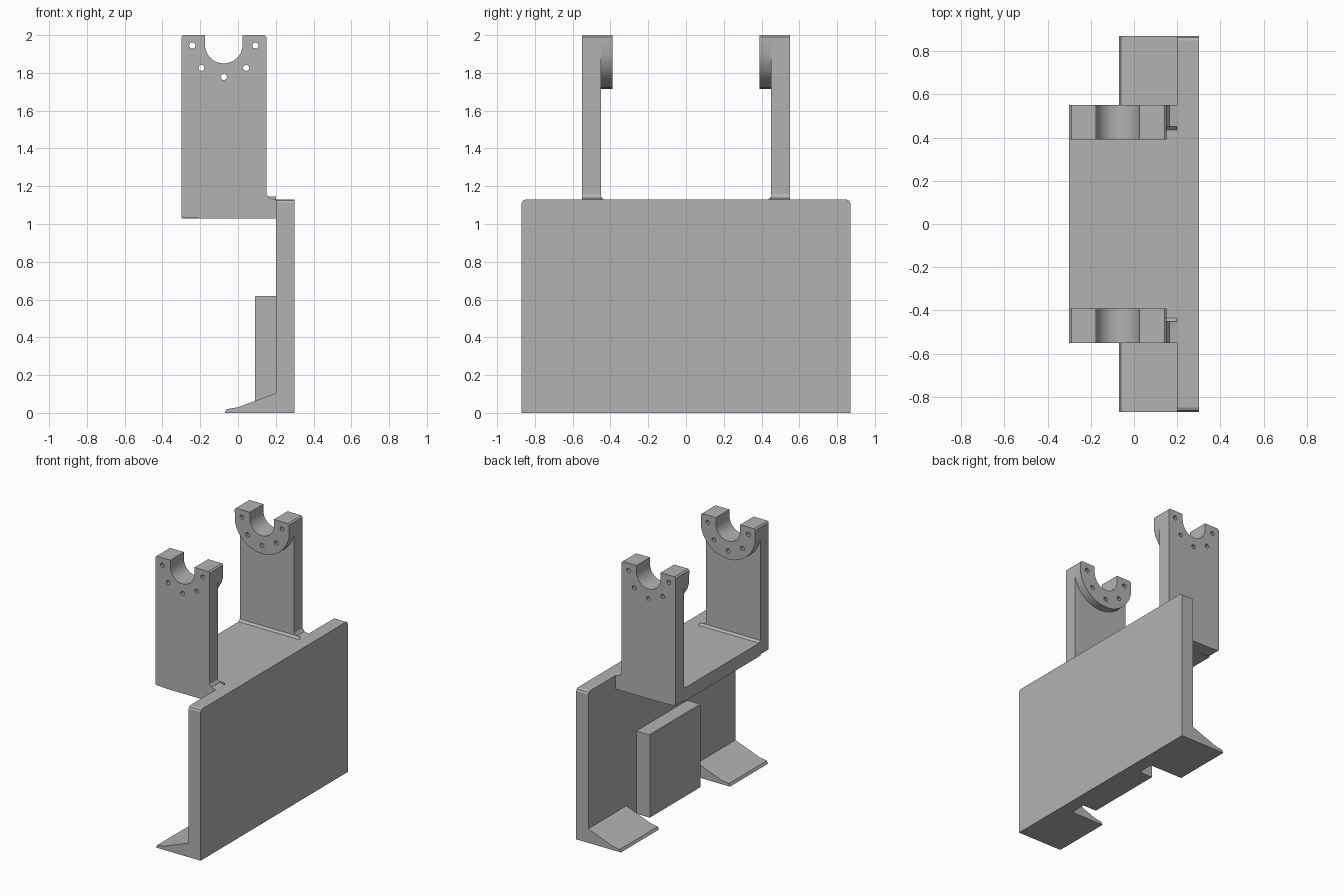
import bpy, bmesh, math
from mathutils import Vector

cube = bpy.data.objects.get("Cube")
if cube:
    bpy.data.objects.remove(cube, do_unlink=True)

GREY = (0.45, 0.45, 0.45, 1)
mat = bpy.data.materials.new("plain grey")
mat.use_nodes = True
mat.diffuse_color = GREY
mat.node_tree.nodes["Principled BSDF"].inputs["Base Color"].default_value = GREY


def prism(name, profile, axis, lo, hi):
    """Extrude an (x,z) profile along y, or a (y,z) profile along x."""
    bm = bmesh.new()
    place = (lambda a, b, d: (a, d, b)) if axis == "y" else (lambda a, b, d: (d, a, b))
    face = bm.faces.new([bm.verts.new(place(a, b, lo)) for a, b in profile])
    out = bmesh.ops.extrude_face_region(bm, geom=[face])
    step = Vector(place(0, 0, hi - lo))
    bmesh.ops.translate(bm, vec=step, verts=[v for v in out["geom"] if isinstance(v, bmesh.types.BMVert)])
    bmesh.ops.recalc_face_normals(bm, faces=bm.faces)
    mesh = bpy.data.meshes.new(name)
    bm.to_mesh(mesh)
    bm.free()
    mesh.materials.append(mat)
    obj = bpy.data.objects.new(name, mesh)
    bpy.context.collection.objects.link(obj)
    return obj


def arc(cx, cz, r, start, end, steps):
    angles = [math.radians(start + (end - start) * i / steps) for i in range(steps + 1)]
    return [(cx + r * math.cos(a), cz + r * math.sin(a)) for a in angles]


def combine(obj, other, operation):
    """Apply a boolean with another part, then discard that part."""
    mod = obj.modifiers.new("boolean", "BOOLEAN")
    mod.operation, mod.object, mod.solver = operation, other, "EXACT"
    bpy.context.view_layer.objects.active = obj
    bpy.ops.object.modifier_apply(modifier=mod.name)
    bpy.data.objects.remove(other, do_unlink=True)


# Large back plate with eased top corners
W, H, E = 0.87, 1.13, 0.02
prism("back_plate", [(-W, 0), (W, 0), (W, H - E), (W - E / 3, H - E / 3), (W - E, H),
                     (E - W, H), (E / 3 - W, H - E / 3), (-W, H - E)], "x", 0.2, 0.3)

# Raised pad on the inner face of the plate
prism("pad", [(0.09, 0), (0.2, 0), (0.2, 0.62), (0.095, 0.62), (0.09, 0.615)], "y", -0.3, 0.3)

# Shelf between the uprights, with small fillets at its ends
S = 0.45
prism("shelf", [(-S, 1.03), (S, 1.03), (S, 1.145), (S - 0.015, H),
                (0.015 - S, H), (-S, 1.145)], "x", -0.3, 0.2)

CX, CZ = -0.075, 1.945
for side, sign in (("left", 1), ("right", -1)):
    # Wedge foot
    prism("foot_" + side, [(-0.07, 0), (0.2, 0), (0.2, 0.105), (0, 0.03), (-0.06, 0.02)],
          "y", sign * 0.42, sign * W)

    # Upright with a toe reaching the plate
    upright = prism("upright_" + side,
                    [(-0.29, 1.035), (-0.2, 1.03), (0.2, 1.03), (0.2, H), (0.165, 1.138), (0.15, 1.16),
                     (0.15, 1.99), (0.14, 2), (-0.29, 2), (-0.3, 1.99), (-0.3, 1.04)],
                    "y", sign * S, sign * 0.55)

    # Rounded boss on the inner face, flush with the upright's sides
    boss = [(0.14, 2), (-0.29, 2), (-0.3, 1.99)] + arc(CX, CZ, 0.23, 192, 348, 12) + [(0.15, 1.99)]
    combine(upright, prism("boss", boss, "y", sign * 0.39, sign * 0.5), "UNION")

    # Open round saddle
    notch = [(CX - 0.1, 2.1)] + arc(CX, 1.95, 0.1, 180, 360, 14) + [(CX + 0.1, 2.1)]
    combine(upright, prism("notch", notch, "y", sign * 0.3, sign * 0.7), "DIFFERENCE")

    # Five bolt holes around the saddle
    for hx, hz in arc(CX, CZ, 0.167, 180, 360, 4):
        hole = arc(hx, hz, 0.017, 0, 315, 7)
        combine(upright, prism("hole", hole, "y", sign * 0.3, sign * 0.7), "DIFFERENCE")

    bpy.ops.object.select_all(action="DESELECT")
    upright.select_set(True)
    bpy.context.view_layer.objects.active = upright
    bpy.ops.object.shade_smooth_by_angle(angle=math.radians(20))
